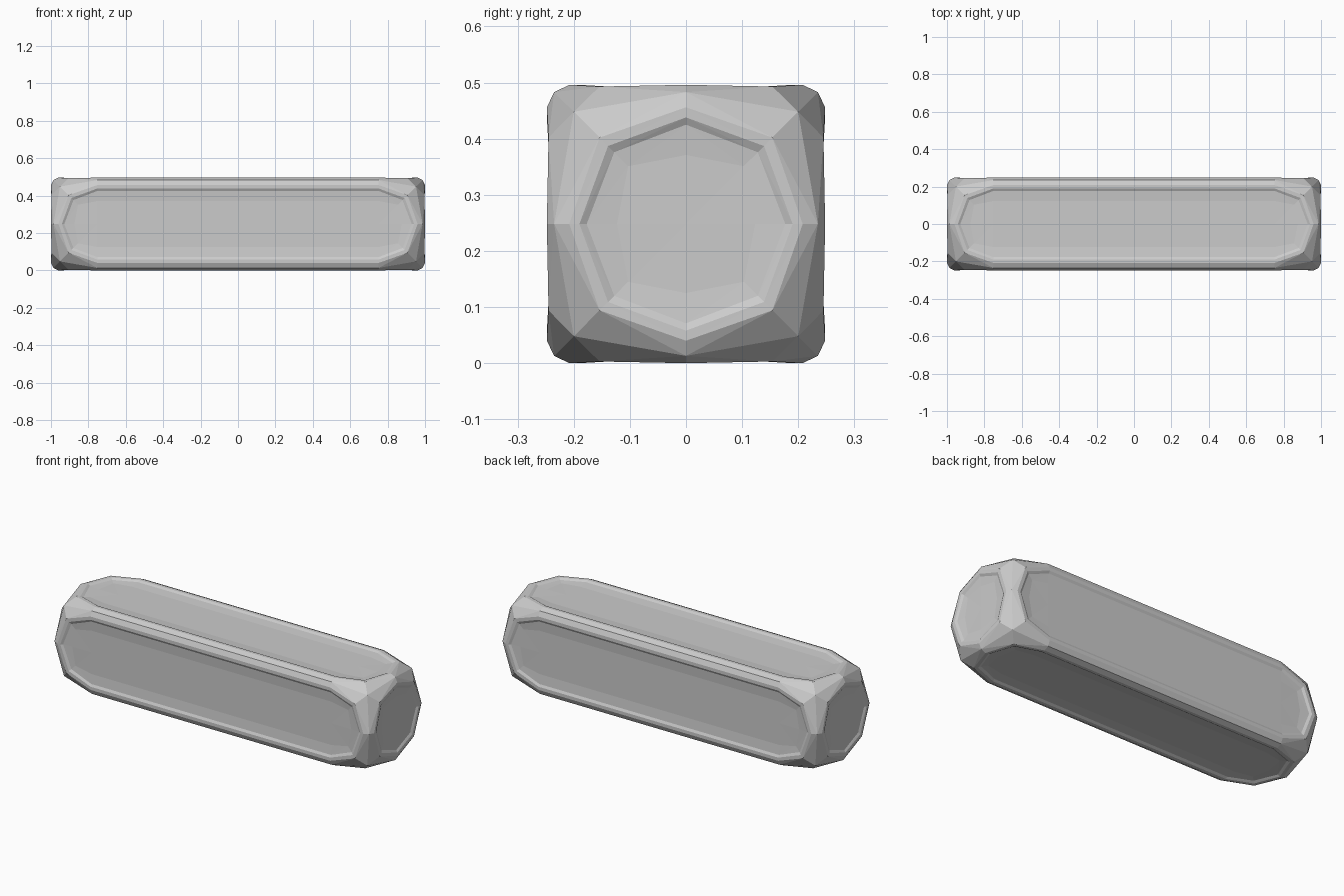
import bpy, bmesh
from mathutils import Vector

if "Cube" in bpy.data.objects:
    bpy.data.objects.remove(bpy.data.objects["Cube"])

HALF = 0.248      # half thickness of the bar
STRETCH = 0.752   # how far each end cap sits from the middle

# Rings of one cube side: (mid offset, diagonal offset, mid height, diagonal height)
RINGS = [
    (0.235, 0.200, 0.235, 0.200),   # shared rounded edge and corner
    (0.208, 0.154, 0.248, 0.245),   # panel outline
    (0.190, 0.139, 0.248, 0.245),   # inner rim
    (0.177, 0.128, 0.241, 0.238),   # bottom of the step
    (0.123, 0.103, 0.236, 0.235),   # edge of the flat floor
]
STEPS = [(1, 0), (1, 1), (0, 1), (-1, 1), (-1, 0), (-1, -1), (0, -1), (1, -1)]


def add_side(bm, axis, sign):
    """One dished side of the rounded cube."""
    n, u, v = Vector(), Vector(), Vector()
    n[axis], u[(axis + 1) % 3], v[(axis + 2) % 3] = sign, 1, sign
    rings = []
    for mid, diag, hm, hd in RINGS:
        ring = []
        for a, b in STEPS:
            off, h = (diag, hd) if a and b else (mid, hm)
            ring.append(bm.verts.new(n * h + u * a * off + v * b * off))
        rings.append(ring)
    for r0, r1 in zip(rings, rings[1:]):
        for i in range(8):
            j = (i + 1) % 8
            # split each quad along the diagonal from its mid point
            if i % 2 == 0:
                bm.faces.new((r0[i], r0[j], r1[j]))
                bm.faces.new((r0[i], r1[j], r1[i]))
            else:
                bm.faces.new((r0[i], r0[j], r1[i]))
                bm.faces.new((r0[j], r1[j], r1[i]))
    centre = bm.verts.new(n * RINGS[-1][2])
    for i in range(8):
        bm.faces.new((rings[-1][i], rings[-1][(i + 1) % 8], centre))


# Rounded cube with six dished panels
bm = bmesh.new()
for axis in range(3):
    for sign in (1, -1):
        add_side(bm, axis, sign)
bmesh.ops.remove_doubles(bm, verts=bm.verts[:], dist=0.0005)

# Keep the right half, move it outward and extend its open end to the middle
bmesh.ops.bisect_plane(bm, geom=bm.verts[:] + bm.edges[:] + bm.faces[:], dist=0.0001,
                       plane_co=(0, 0, 0), plane_no=(1, 0, 0), clear_inner=True)
bmesh.ops.translate(bm, verts=bm.verts[:], vec=(STRETCH, 0, 0))
rim = [e for e in bm.edges if e.is_boundary]
new = bmesh.ops.extrude_edge_only(bm, edges=rim)["geom"]
for vert in new:
    if isinstance(vert, bmesh.types.BMVert):
        vert.co.x = 0
bmesh.ops.recalc_face_normals(bm, faces=bm.faces[:])

mesh = bpy.data.meshes.new("panelled_bar")
bm.to_mesh(mesh)
bm.free()
bar = bpy.data.objects.new("panelled_bar", mesh)
bpy.context.collection.objects.link(bar)
bar.location.z = HALF

# Left half
mirror = bar.modifiers.new("mirror", 'MIRROR')
mirror.use_axis[0] = True
